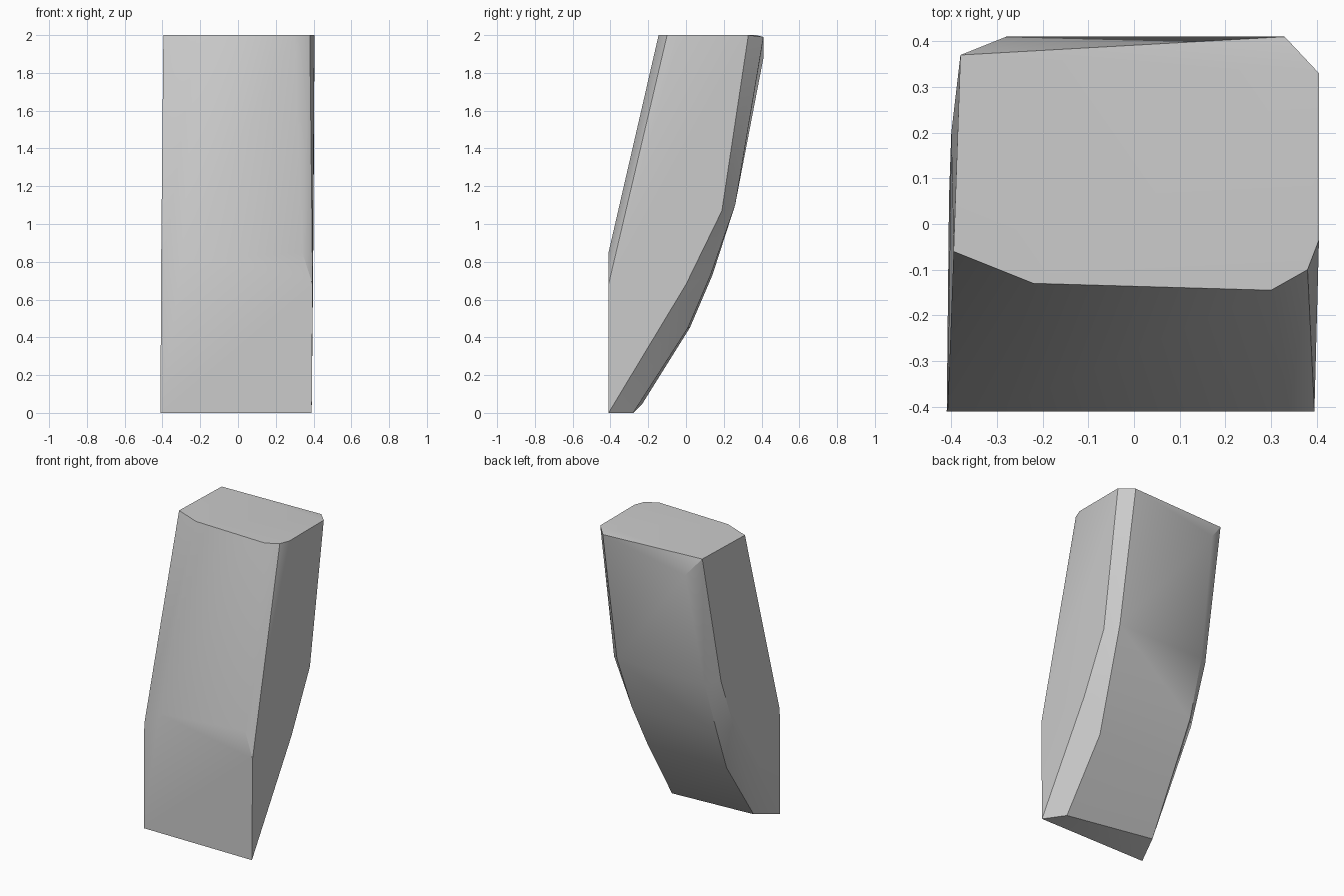
import bpy
import bmesh
from math import radians

cube = bpy.data.objects.get("Cube")
if cube:
    bpy.data.objects.remove(cube, do_unlink=True)

# Plain grey stone
stone = bpy.data.materials.new("light_grey")
stone.use_nodes = True
GREY = (0.6, 0.6, 0.6, 1.0)
stone.diffuse_color = GREY
stone.node_tree.nodes["Principled BSDF"].inputs["Base Color"].default_value = GREY

# Flat top with worn corners
top = [(-.38, .37, 2), (.33, .41, 1.99), (.405, .33, 2), (.405, -.035, 2),
       (.38, -.10, 2), (.30, -.145, 2), (-.22, -.13, 2), (-.395, -.06, 2)]

# Front face: upright base and the bend where it leans back
front = [(-.41, -.41, 0), (.39, -.41, 0), (.395, -.41, .68),
         (.34, -.41, .85), (-.30, -.41, .80), (-.408, -.41, .70)]

# Curved back, as a crease down each side
back = [(.30, -.28, 0), (-.34, -.23, .05), (.28, .01, .45), (-.315, .02, .45),
        (.31, .13, .73), (-.33, .14, .73), (.33, .26, 1.10), (-.32, .26, 1.10),
        (-.28, .41, 1.88)]

# Rear limits of the two flat sides
sides = [(.397, 0, .68), (.40, .19, 1.07),
         (-.405, .06, .74), (-.40, .20, 1.12)]

bm = bmesh.new()
for p in top + front + back + sides:
    bm.verts.new(p)
bmesh.ops.convex_hull(bm, input=bm.verts[:])
bmesh.ops.dissolve_limit(bm, angle_limit=radians(1), verts=bm.verts[:], edges=bm.edges[:])
bmesh.ops.recalc_face_normals(bm, faces=bm.faces[:])

mesh = bpy.data.meshes.new("leaning_block")
bm.to_mesh(mesh)
bm.free()
mesh.materials.append(stone)
block = bpy.data.objects.new("leaning_block", mesh)
bpy.context.collection.objects.link(block)

# Soft shading over the worn faces, crisp main edges
bpy.ops.object.select_all(action='DESELECT')
block.select_set(True)
bpy.context.view_layer.objects.active = block
bpy.ops.object.shade_smooth_by_angle(angle=radians(32))
